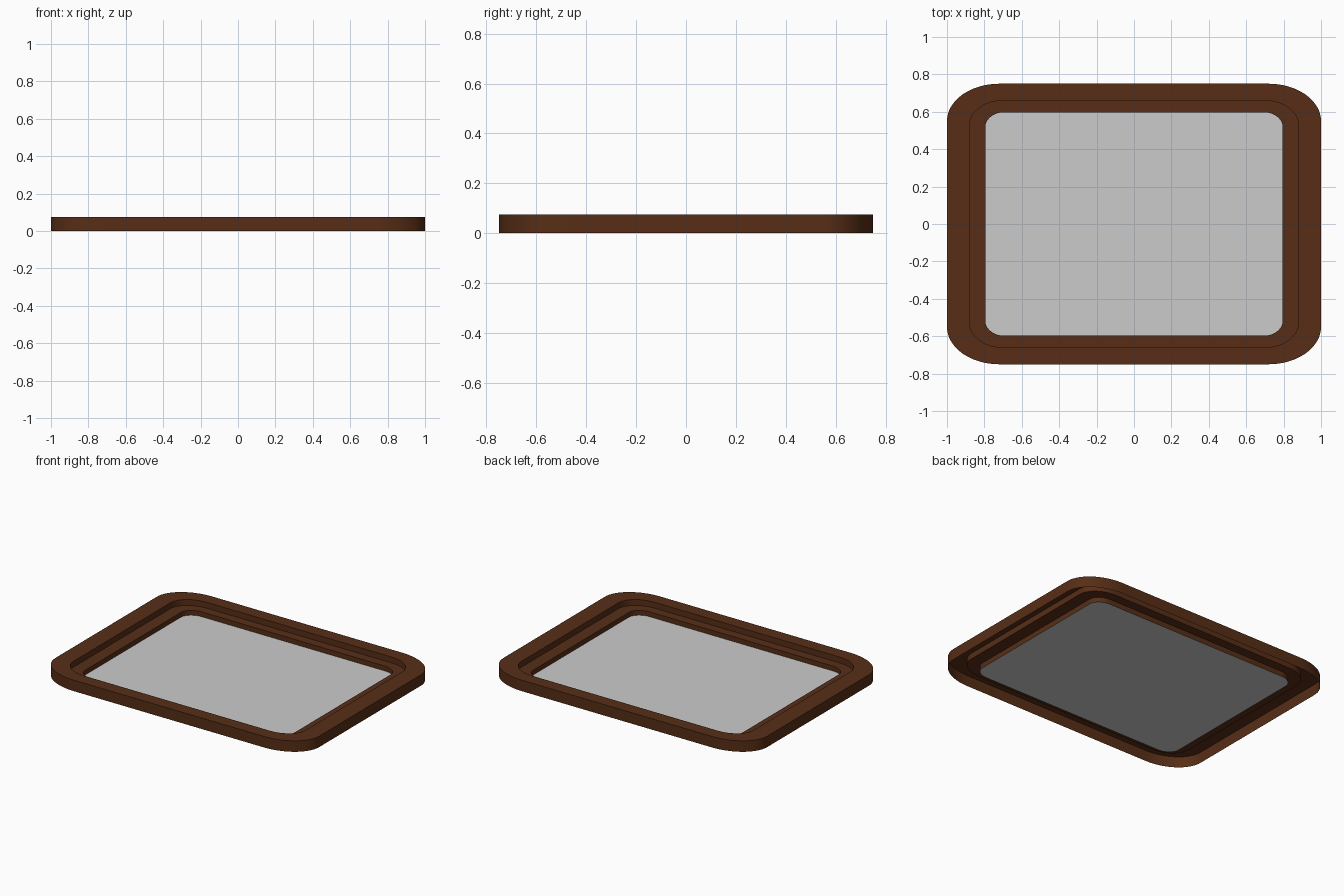
import bpy, bmesh, math

if "Cube" in bpy.data.objects:
    bpy.data.objects.remove(bpy.data.objects["Cube"])

SEG = 16  # segments per rounded corner


def ring(hx, hy, rx, ry, z):
    """Rounded rectangle with elliptical corners, counter-clockwise."""
    pts = []
    for k, (sx, sy) in enumerate([(1, 1), (-1, 1), (-1, -1), (1, -1)]):
        for i in range(SEG + 1):
            a = (k + i / SEG) * math.pi / 2
            pts.append((sx * (hx - rx) + rx * math.cos(a),
                        sy * (hy - ry) + ry * math.sin(a), z))
    return pts


def make_object(name, bm, color=None):
    mesh = bpy.data.meshes.new(name)
    bm.to_mesh(mesh)
    bm.free()
    obj = bpy.data.objects.new(name, mesh)
    bpy.context.collection.objects.link(obj)
    if color:
        mat = bpy.data.materials.new(name + "_material")
        mat.diffuse_color = color
        mat.use_nodes = True
        mat.node_tree.nodes["Principled BSDF"].inputs["Base Color"].default_value = mat.diffuse_color
        mesh.materials.append(mat)
    bpy.ops.object.select_all(action='DESELECT')
    obj.select_set(True)
    bpy.context.view_layer.objects.active = obj
    bpy.ops.object.shade_smooth_by_angle(angle=math.radians(30))
    return obj


OUTER = (1.0, 0.75, 0.28, 0.20)
STEP = (0.88, 0.66, 0.18, 0.135)
INNER = (0.795, 0.597, 0.10, 0.08)
TOP, LEDGE = 0.075, 0.035

# Frame: open-backed stepped shell, outer wall -> top -> step -> ledge -> lip
bm = bmesh.new()
profile = [(OUTER, 0), (OUTER, TOP), (STEP, TOP),
           (STEP, LEDGE), (INNER, LEDGE), (INNER, 0)]
loops = [[bm.verts.new(p) for p in ring(*size, z)] for size, z in profile]
for a, b in zip(loops, loops[1:]):
    n = len(a)
    for i in range(n):
        j = (i + 1) % n
        bm.faces.new((a[i], a[j], b[j], b[i]))
make_object("frame", bm, (0.095, 0.027, 0.008, 1))

# Pane: flat sheet closing the opening at the bottom of the lip
bm = bmesh.new()
bm.faces.new([bm.verts.new(p) for p in ring(*INNER, 0.002)])
make_object("pane", bm)
